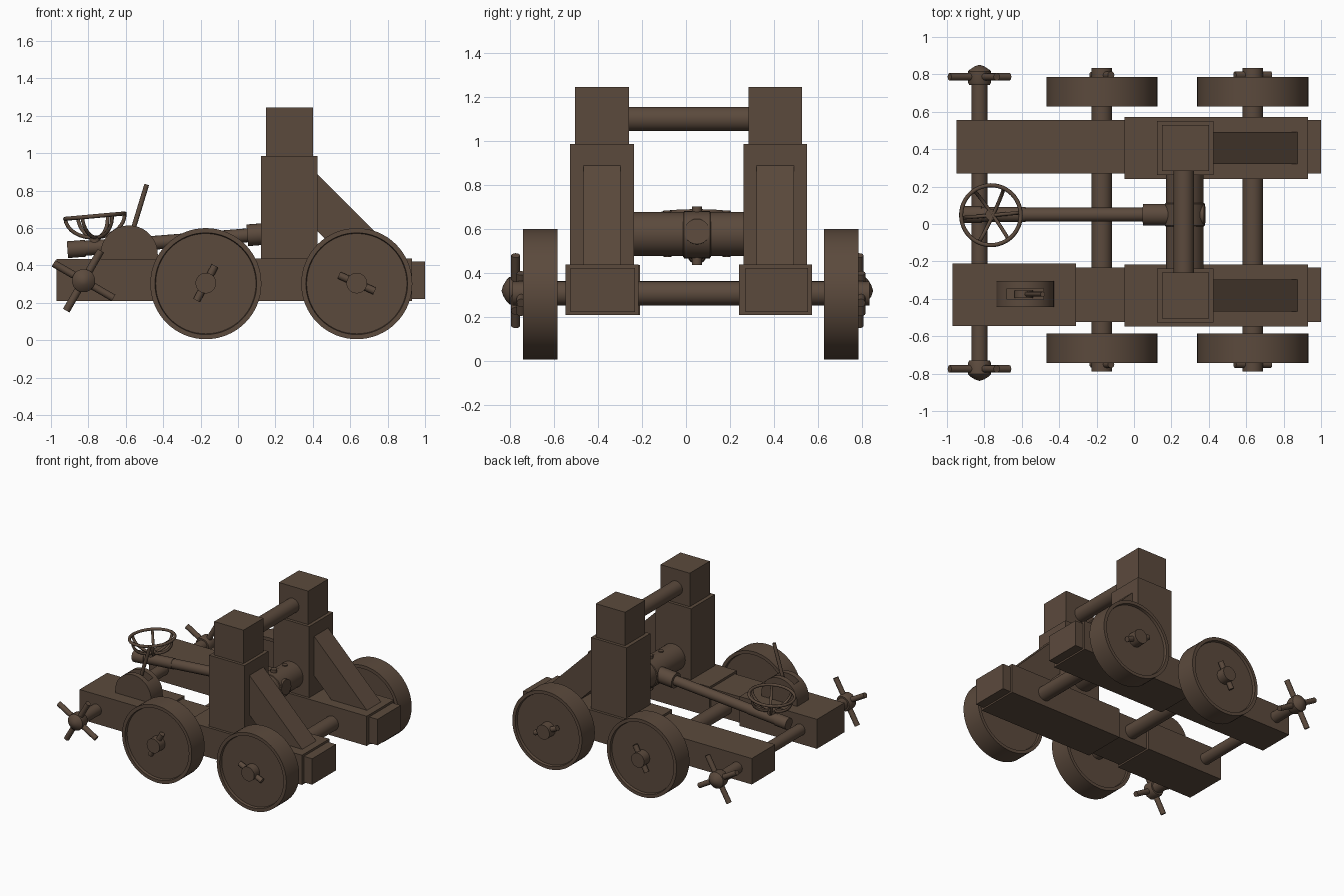
import bpy, bmesh, math
from mathutils import Vector, Matrix

if "Cube" in bpy.data.objects:
    bpy.data.objects.remove(bpy.data.objects["Cube"])

wood = bpy.data.materials.new("dark_wood")
wood.diffuse_color = (0.105, 0.068, 0.046, 1)
wood.use_nodes = True
wood.node_tree.nodes["Principled BSDF"].inputs["Base Color"].default_value = wood.diffuse_color


def finish(name, bm, smooth=True):
    bmesh.ops.recalc_face_normals(bm, faces=bm.faces)
    me = bpy.data.meshes.new(name)
    bm.to_mesh(me)
    bm.free()
    ob = bpy.data.objects.new(name, me)
    bpy.context.collection.objects.link(ob)
    me.materials.append(wood)
    if smooth:
        bpy.context.view_layer.objects.active = ob
        ob.select_set(True)
        bpy.ops.object.shade_smooth_by_angle(angle=math.radians(35))
        ob.select_set(False)
    return ob


def box(name, x, y, z):
    bm = bmesh.new()
    bmesh.ops.create_cube(bm, size=1)
    for v in bm.verts:
        v.co = [(r[0] + r[1]) / 2 + c * (r[1] - r[0]) for r, c in zip((x, y, z), v.co)]
    return finish(name, bm, False)


def prism(name, pts, y):
    """Extrude an x/z outline from y[0] to y[1]."""
    bm = bmesh.new()
    f = bm.faces.new([bm.verts.new((px, y[0], pz)) for px, pz in pts])
    ext = bmesh.ops.extrude_face_region(bm, geom=[f])
    for v in ext["geom"]:
        if isinstance(v, bmesh.types.BMVert):
            v.co.y = y[1]
    return finish(name, bm)


def rod(name, a, b, r, r2=None, n=24):
    a, b = Vector(a), Vector(b)
    d = b - a
    m = Matrix.Translation((a + b) / 2) @ d.to_track_quat('Z', 'Y').to_matrix().to_4x4()
    bm = bmesh.new()
    bmesh.ops.create_cone(bm, cap_ends=True, segments=n, radius1=r,
                          radius2=r if r2 is None else r2, depth=d.length, matrix=m)
    return finish(name, bm)


def lathe_y(name, profile, cx, cz, n=48):
    """Revolve a closed (radius, y) profile around the y axis through cx, cz."""
    bm = bmesh.new()
    vs = [bm.verts.new((cx + r, y, cz)) for r, y in profile]
    es = [bm.edges.new((vs[i], vs[i + 1])) for i in range(len(vs) - 1)]
    bmesh.ops.spin(bm, geom=vs + es, cent=(cx, 0, cz), axis=(0, 1, 0),
                   angle=math.tau, steps=n)
    bmesh.ops.remove_doubles(bm, verts=bm.verts, dist=1e-4)
    return finish(name, bm)


def tube(name, pts, r, cyclic=False):
    cu = bpy.data.curves.new(name, 'CURVE')
    cu.dimensions = '3D'
    cu.bevel_depth = r
    cu.bevel_resolution = 2
    cu.use_fill_caps = True
    sp = cu.splines.new('POLY')
    sp.points.add(len(pts) - 1)
    for p, c in zip(sp.points, pts):
        p.co = (*c, 1)
    sp.use_cyclic_u = cyclic
    sp.use_smooth = True
    cu.materials.append(wood)
    ob = bpy.data.objects.new(name, cu)
    bpy.context.collection.objects.link(ob)


# Chassis rails and thicker blocks
box("left_rail", (-0.9, 1.0), (-0.525, -0.233), (0.22, 0.42))
box("right_rail", (-0.95, 1.0), (0.27, 0.555), (0.22, 0.42))
box("left_front_block", (-0.97, -0.31), (-0.545, -0.21), (0.208, 0.435))

# Uprights, caps and braces on each side
for side, c in (("left", -0.382), ("right", 0.406)):
    box(side + "_base_block", (-0.05, 0.93), (c - 0.166, c + 0.166), (0.208, 0.437))
    box(side + "_post", (0.122, 0.425), (c - 0.145, c + 0.145), (0.43, 0.985))
    box(side + "_post_cap", (0.15, 0.4), (c - 0.122, c + 0.122), (0.98, 1.243))
    prism(side + "_brace", [(0.42, 0.892), (0.875, 0.437), (0.57, 0.437), (0.42, 0.587)],
          (c - 0.085, c + 0.085))

# Wheels with recessed faces, axles and locking pins
for tag, x, ang in (("mid", -0.172, 62), ("rear", 0.635, -24)):
    rod(tag + "_axle", (x, -0.788, 0.305), (x, 0.835, 0.305), 0.055, n=32)
    for side, y0, y1, py in (("left", -0.742, -0.585, -0.75), ("right", 0.628, 0.785, 0.796)):
        lathe_y(f"{tag}_{side}_wheel",
                [(0, y0 + .02), (.268, y0 + .02), (.272, y0), (.297, y0), (.297, y1),
                 (.272, y1), (.268, y1 - .02), (0, y1 - .02)], x, 0.302, 64)
        dx, dz = 0.105 * math.cos(math.radians(ang)), 0.105 * math.sin(math.radians(ang))
        rod(f"{tag}_{side}_pin", (x - dx, py, 0.305 - dz), (x + dx, py, 0.305 + dz), 0.02, n=12)

# Front winch shaft with hubs and crossed handles
wx, wz = -0.826, 0.318
rod("winch_shaft", (wx, -0.76, wz), (wx, 0.76, wz), 0.043, n=32)
for side, y, s in (("left", -0.775, -1), ("right", 0.787, 1)):
    prof = [(0, -.045), (.055, -.045), (.062, -.03), (.062, .028), (.05, .04), (.025, .056), (0, .064)]
    lathe_y(side + "_winch_hub", [(r, y + s * d) for r, d in prof], wx, wz, 24)
    for k in range(2):
        a = math.radians(-30 + 90 * k)
        d = Vector((math.cos(a), 0, math.sin(a))) * 0.185
        o = Vector((wx, y, wz))
        rod(f"{side}_winch_handle_{k}", o - d, o + d, 0.02, n=12)

# Crossbar, torsion drum and its collar
rod("top_crossbar", (0.267, -0.27, 1.098), (0.267, 0.295, 1.098), 0.055, n=32)
rod("torsion_drum", (0.272, -0.245, 0.575), (0.272, 0.27, 0.575), 0.1, n=40)
AY = 0.05
lathe_y("drum_collar", [(0, AY - .064), (.1, AY - .064), (.107, AY - .058), (.107, AY + .058),
                        (.1, AY + .064), (0, AY + .064)], 0.272, 0.572, 40)
rod("collar_peg", (0.272, AY, 0.435), (0.272, AY, 0.7), 0.023, n=16)
for k, y in enumerate((-0.085, 0.185)):
    rod(f"drum_peg_{k}", (0.272, y, 0.47), (0.272, y, 0.682), 0.018, n=12)


# Throwing arm
def arm(x, up=0.0):
    return (x, AY, 0.5565 + 0.08 * x + up)


rod("arm_shaft", arm(-0.85), arm(0.2), 0.037, n=16)
rod("arm_tip_sleeve", arm(-0.912), arm(-0.815), 0.045)
rod("arm_grip", arm(-0.83), arm(-0.58), 0.04)
rod("arm_root_sleeve", arm(0.05), arm(0.378), 0.058)

# Open basket: rim, six curved ribs and a foot
bx, bz, R, depth = -0.765, 0.663, 0.16, 0.115
tilt = Matrix.Translation((bx, AY - 0.003, bz)) @ Matrix.Rotation(-0.09, 4, 'Y')
tube("basket_rim", [tilt @ Vector((R * math.cos(t), R * math.sin(t), 0))
                    for t in [math.tau * i / 48 for i in range(48)]], 0.011, True)
for k in range(3):
    a = math.radians(60 * k + 5)
    pts = []
    for i in range(17):
        t = math.pi * i / 16
        r = R * math.cos(t)
        pts.append(tilt @ Vector((r * math.cos(a), r * math.sin(a), -depth * math.sin(t))))
    tube(f"basket_rib_{k}", pts, 0.010)
rod("basket_foot", arm(bx), (bx, AY, 0.557), 0.03, n=16)

# Slotted half-round lever housing
lx, lz, ly = -0.582, 0.46, -0.375
arc = [(lx + 0.153 * math.cos(math.pi * i / 24), lz + 0.153 * math.sin(math.pi * i / 24))
       for i in range(25)]
housing = prism("lever_housing", arc + [(lx - 0.153, 0.43), (lx + 0.153, 0.43)],
                (ly - 0.07, ly + 0.07))
cutter = box("slot_cutter", (lx - 0.098, lx + 0.098), (ly - 0.03, ly + 0.03), (0.5, 0.7))
cutter.hide_render = True
cutter.hide_viewport = True
cut = housing.modifiers.new("slot", 'BOOLEAN')
cut.operation = 'DIFFERENCE'
cut.object = cutter
cut.solver = 'EXACT'
rod("lever", (-0.592, ly, 0.49), (-0.488, ly, 0.832), 0.013, n=12)
rod("lever_pivot", (-0.59, ly - 0.02, 0.51), (-0.59, ly + 0.02, 0.51), 0.05)
